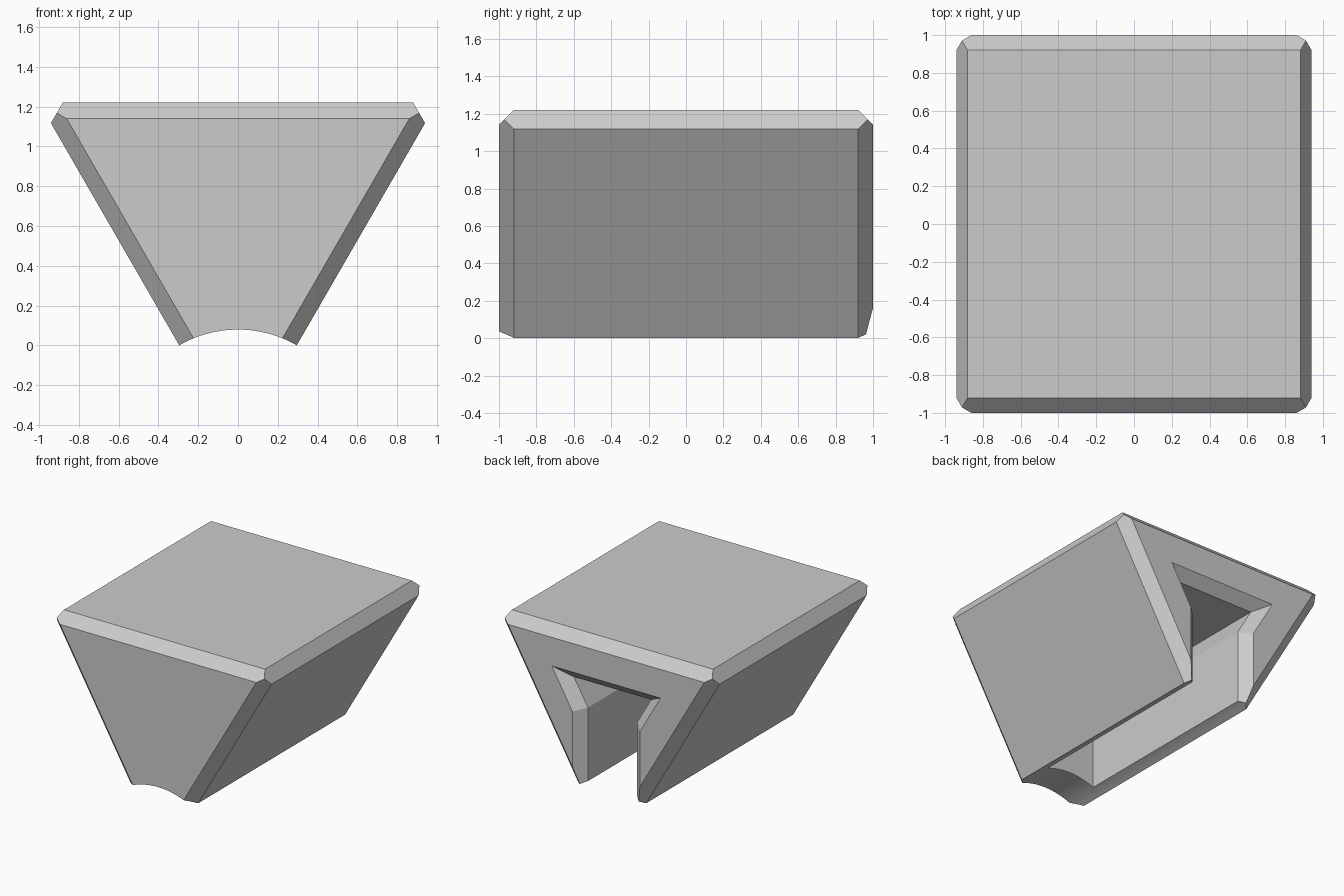
import bpy, bmesh, math
from mathutils import Vector

if "Cube" in bpy.data.objects:
    bpy.data.objects.remove(bpy.data.objects["Cube"])

APEX = -0.511          # the two slanted sides meet on this line
C30, S30 = math.cos(math.radians(30)), 0.5


def add_object(name, bm):
    bmesh.ops.recalc_face_normals(bm, faces=bm.faces[:])
    mesh = bpy.data.meshes.new(name)
    bm.to_mesh(mesh)
    bm.free()
    ob = bpy.data.objects.new(name, mesh)
    bpy.context.collection.objects.link(ob)
    return ob


# Wedge body: a block trimmed by its faces and chamfer planes (normal, offset)
d = -APEX * S30
planes = [((0, 0, 1), 1.22), ((0, 0, -1), 0.2)]
for sy in (-1, 1):
    planes += [((0, sy, 0), 1.0), ((0, sy, 1), 2.14)]
for sx in (-1, 1):
    planes += [((sx * C30, 0, -S30), d), ((sx * C30, 0, S30), 1.373)]
    planes += [((sx * C30, sy, -S30), d + 0.92) for sy in (-1, 1)]

bm = bmesh.new()
bmesh.ops.create_cube(bm, size=4)
for n, off in planes:
    n = Vector(n)
    bmesh.ops.bisect_plane(bm, geom=bm.verts[:] + bm.edges[:] + bm.faces[:],
                           plane_co=n * off / n.length_squared, plane_no=n,
                           clear_outer=True)
    bmesh.ops.holes_fill(bm, edges=[e for e in bm.edges if e.is_boundary])
body = add_object("wedge_block", bm)


# Slot cutter: dovetail profile that flares at the open back end
def slot_profile(o):
    half = [(0.216 + o, -0.3),
            (0.216 + o, 0.6 + (0.0124 - 0.1547 * o) / math.tan(math.radians(30))),
            (0.2036 + o / C30 + (0.233 + o) * math.tan(math.radians(30)), 0.833 + o)]
    return half + [(-x, z) for x, z in reversed(half)]


bm = bmesh.new()
rings = [[bm.verts.new((x, y, z)) for x, z in slot_profile(o)]
         for y, o in ((-0.72, 0), (0.92, 0), (1.04, 0.12))]
for a, b in zip(rings, rings[1:]):
    for i in range(6):
        j = (i + 1) % 6
        bm.faces.new((a[i], a[j], b[j], b[i]))
bm.faces.new(rings[0])
bm.faces.new(rings[-1])
slot = add_object("slot_cutter", bm)

# Round cutter for the curved underside
bpy.ops.mesh.primitive_cylinder_add(vertices=128, radius=0.591, depth=3,
                                    location=(0, 0, APEX),
                                    rotation=(math.pi / 2, 0, 0))
arc = bpy.context.object
arc.name = "underside_cutter"

# Cut, apply and tidy up
bpy.ops.object.select_all(action='DESELECT')
bpy.context.view_layer.objects.active = body
body.select_set(True)
for cutter in (arc, slot):
    cutter.hide_render = True
    mod = body.modifiers.new(cutter.name, 'BOOLEAN')
    mod.operation = 'DIFFERENCE'
    mod.solver = 'EXACT'
    mod.object = cutter
    bpy.ops.object.modifier_apply(modifier=mod.name)
for cutter in (arc, slot):
    bpy.data.objects.remove(cutter, do_unlink=True)
bpy.ops.object.shade_smooth_by_angle(angle=math.radians(20))
